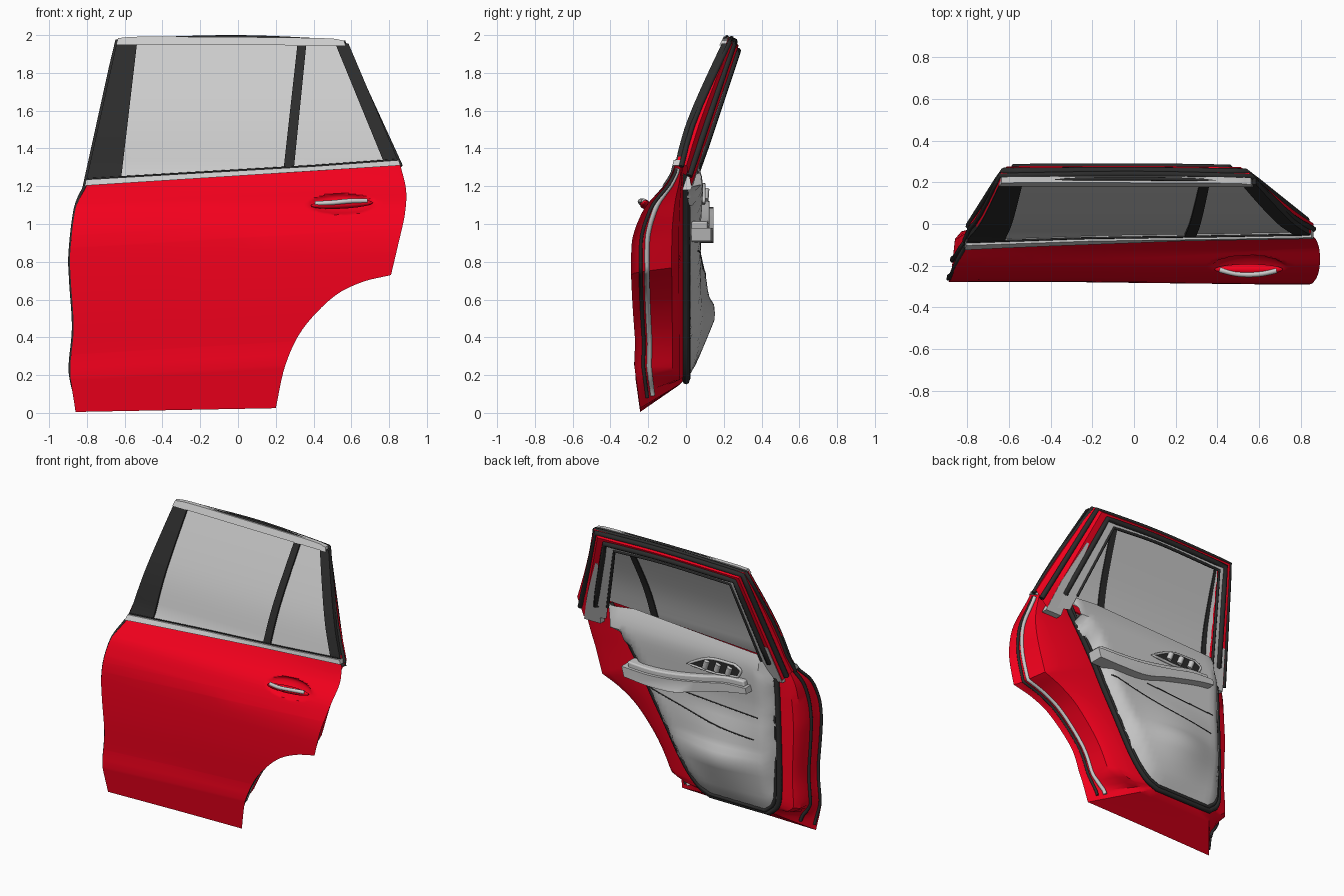
import bpy, bmesh, math
from mathutils import Vector

if "Cube" in bpy.data.objects:
    bpy.data.objects.remove(bpy.data.objects["Cube"])

def mat(name, c):
    m = bpy.data.materials.new(name)
    m.diffuse_color = (*c, 1)
    m.use_nodes = True
    m.node_tree.nodes["Principled BSDF"].inputs["Base Color"].default_value = m.diffuse_color
    return m
RED, DARK = mat("red_paint", (0.9, 0.0, 0.012)), mat("black_rubber", (0.025, 0.025, 0.025))

def spline(pts, n=6):
    """Catmull-Rom samples through pts, without the last point."""
    p = [Vector(q) for q in pts]
    p = [2 * p[0] - p[1]] + p + [2 * p[-1] - p[-2]]
    out = []
    for i in range(1, len(p) - 2):
        a, b, c, d = p[i-1:i+3]
        for k in range(n):
            t = k / n
            out.append(0.5 * (2*b + (c-a)*t + (2*a-5*b+4*c-d)*t*t + (3*b-a-3*c+d)*t**3))
    return out

def chains(cs, n=6, end=False):
    """Curves meeting at sharp corners."""
    out = [q for c in cs for q in spline(c, n)]
    return out + [Vector(cs[-1][-1])] if end else out

def interp(table, z):
    for (z0, y0), (z1, y1) in zip(table, table[1:]):
        if z <= z1:
            return y0 + (y1 - y0) * (z - z0) / max(z1 - z0, 1e-6)
    return table[-1][1]

def finish(bm, name, m, angle=35):
    me = bpy.data.meshes.new(name)
    bm.to_mesh(me); bm.free()
    ob = bpy.data.objects.new(name, me)
    bpy.context.collection.objects.link(ob)
    if m: me.materials.append(m)
    bpy.ops.object.select_all(action='DESELECT')
    ob.select_set(True); bpy.context.view_layer.objects.active = ob
    bpy.ops.object.shade_smooth_by_angle(angle=math.radians(angle))
    return ob

def sheet(name, outline, yf, depth=0, m=None, step=0.07, xs=(), zs=(), tilt=0.0, back=False, bevel=0):
    """Flat xz outline, gridded, bent to y = yf(x, z), optionally thickened."""
    bm = bmesh.new()
    bm.faces.new([bm.verts.new((p[0], 0, p[1])) for p in outline])
    cuts = [((x, 0, 0), (1, 0, 0)) for x in list(xs) + [-0.91 + step * i for i in range(int(1.85 / step))]]
    cuts += [((0, 0, z), (-tilt, 0, 1)) for z in list(zs) + [step * i + 0.013 for i in range(int(2 / step) + 1)]]
    for co, no in cuts:
        bmesh.ops.bisect_plane(bm, geom=bm.verts[:] + bm.edges[:] + bm.faces[:], dist=1e-5, plane_co=co, plane_no=no)
    for v in bm.verts:
        v.co.y = yf(v.co.x, v.co.z)
    bm.normal_update()
    if (sum(f.normal.y for f in bm.faces) > 0) != back:
        bmesh.ops.reverse_faces(bm, faces=bm.faces[:])
    if depth:
        r = bmesh.ops.extrude_face_region(bm, geom=bm.faces[:], use_keep_orig=True)
        bmesh.ops.translate(bm, vec=(0, depth, 0), verts=[g for g in r["geom"] if isinstance(g, bmesh.types.BMVert)])
        bmesh.ops.recalc_face_normals(bm, faces=bm.faces[:])
    ob = finish(bm, name, m)
    if bevel:
        b = ob.modifiers.new("bevel", 'BEVEL'); b.width = bevel; b.segments = 3
    return ob

def loft(name, rings, m=None, closed=True):
    bm = bmesh.new()
    vs = [[bm.verts.new(p) for p in r] for r in rings]
    n = len(rings[0])
    for a, b in zip(vs, vs[1:]):
        for i in range(n if closed else n - 1):
            j = (i + 1) % n
            bm.faces.new((a[i], a[j], b[j], b[i]))
    bmesh.ops.recalc_face_normals(bm, faces=bm.faces[:])
    bm.normal_update()
    if sum(f.normal.y * f.calc_area() for f in bm.faces) < 0:
        bmesh.ops.reverse_faces(bm, faces=bm.faces[:])
    return finish(bm, name, m)

def tube(name, pts, r, m=None, closed=False):
    cu = bpy.data.curves.new(name, 'CURVE')
    cu.dimensions = '3D'; cu.bevel_depth = r; cu.bevel_resolution = 2; cu.use_fill_caps = True
    s = cu.splines.new('POLY'); s.points.add(len(pts) - 1); s.use_cyclic_u = closed
    for q, p in zip(s.points, pts): q.co = (*p, 1)
    ob = bpy.data.objects.new(name, cu)
    bpy.context.collection.objects.link(ob)
    if m: cu.materials.append(m)

# Outer surface shared by skin, glass and trims; inner face of the window frame
PROF = chains([[(0, -.235), (.24, -.268)], [(.24, -.268), (.36, -.262)],
               [(.36, -.262), (.6, -.276), (.84, -.278), (.93, -.272)],
               [(.93, -.272), (1.0, -.252), (1.1, -.205), (1.2, -.115), (1.27, -.07)],
               [(1.27, -.07), (1.5, -.01), (1.71, .075), (2.02, .22)]], 5, True)
def outer(x, z):
    w = min(1, max(0, 1 - (z - .3) / .6))
    bulge = -.012 * max(0, min(1, (x + .3) / 1.0)) * max(0, min(1, (1.2 - z) / .3))
    return interp(PROF, z - .06 * w * x) + bulge
def off(d): return lambda x, z: outer(x, z) + d
def inner(z): return .022 + .335 * (z - 1.18)

OUT = chains([[(-.86, .005), (.2, .025)],
    [(.2, .025), (.25, .25), (.34, .44), (.5, .61), (.65, .69), (.81, .73)],
    [(.81, .73), (.85, .9), (.883, 1.05), (.89, 1.18), (.86, 1.31)], [(.86, 1.31), (-.81, 1.2)],
    [(-.81, 1.2), (-.86, 1.08), (-.888, .85), (-.885, .7), (-.87, .45), (-.888, .22), (-.86, .005)]])
INN = chains([[(-.66, .17), (-.2, .17)],
    [(-.2, .17), (-.1, .22), (.02, .36), (.16, .6), (.26, .77), (.34, .92)],
    [(.34, .92), (.42, 1.05), (.49, 1.16), (.55, 1.25), (.6, 1.34)], [(.6, 1.34), (-.7, 1.27)],
    [(-.7, 1.27), (-.72, 1.08), (-.73, .85), (-.735, .7), (-.74, .45), (-.73, .25), (-.66, .17)]])

# Red outer skin with the scooped handle bowl
def skin_y(x, z):
    d = ((x - .55) / .175) ** 2 + ((z - 1.105) / .055) ** 2
    return outer(x, z) + (.05 * (1 - d) ** .7 if d < 1 else 0)
sheet("outer_skin", OUT, skin_y, m=RED, tilt=.06, xs=[.365 + .0185 * i for i in range(21)],
      zs=[.24, .36, .93] + [.995 + .0075 * i for i in range(22)])

# Red inner shell: hem, deep wall, then flange up to the seal; the sill slopes
def ring(f, t, d=0):
    r = []
    for a, b in zip(OUT, INN):
        low = max(0, min(1, (.22 - a.y) / .12))
        p = a.lerp(b, f + low * max(0, .95 * t - f)); y0 = outer(*a)
        r.append((p.x, y0 + (-.015 - y0) * t + d, p.y))
    return r
loft("inner_shell", [ring(0, 0), ring(.05, .06), ring(.09, .18), ring(.13, .4), ring(.2, .78), ring(.4, .92), ring(1, 1)], RED)

# Edge gaskets
tube("rear_edge_gasket", ring(.12, .28, .006)[7:60], .014)
tube("rear_edge_seal", ring(.09, .16, .006)[7:60], .010, DARK)
tube("front_edge_seal", ring(0, .06)[66:], .010, DARK)
tube("front_wall_seal", ring(.12, .36, .01)[66:], .012, DARK)

# Window frame, open at the belt
def arch(fl, tl, tm, tr, fr, n=6):
    return chains([[fl, tl], [tl, tm, tr], [tr, fr]], n, True)
A = arch((-.81, 1.2), (-.64, 1.972), (0, 1.988), (.56, 1.965), (.86, 1.31))
B = arch((-.77, 1.15), (-.61, 1.94), (0, 1.945), (.51, 1.93), (.79, 1.2))
C = arch((-.66, 1.15), (-.53, 1.87), (0, 1.88), (.39, 1.86), (.6, 1.24))
D = arch((-.67, 1.2), (-.56, 1.92), (0, 1.93), (.52, 1.92), (.75, 1.28))
loft("window_frame", [[(p.x, outer(*p) + .008, p.y) for p in A], [(p.x, (outer(*p) + inner(p.y)) / 2, p.y) for p in A],
     [(p.x, inner(p.y), p.y) for p in B], [(p.x, inner(p.y), p.y) for p in C],
     [(p.x, outer(*p) + .02, p.y) for p in D]], RED, False)
mid = [b.lerp(c, .45) for b, c in zip(B, C)]
loft("frame_inner_cover", [[(p.x, inner(p.y) + .004, p.y) for p in mid], [(p.x, inner(p.y) + .006, p.y) for p in C],
     [(p.x, outer(*p) + .03, p.y) for p in [c.lerp(d, .85) for c, d in zip(C, D)]]], None, False)
tube("frame_outer_seal", [(p.x, inner(p.y) - .03, p.y) for p in [a.lerp(b, .5) for a, b in zip(A, B)]], .018, DARK)
tube("frame_edge_seal", [(p.x, outer(*p) + .035, p.y - .006) for p in A], .014, DARK)
for nm, o in (("rear", [(.66, 1.18), (.79, 1.18), (.715, 1.4), (.58, 1.7), (.56, 1.7), (.6, 1.5)]),
              ("front", [(-.77, 1.13), (-.68, 1.13), (-.68, 1.4), (-.715, 1.4)])):
    sheet(nm + "_frame_cover", o, lambda x, z: inner(z) + .003, back=True, depth=-.045)

# Main door seal: one loop around trim panel and window
low = [(p.x, .0, p.y) for p in INN[66:] + INN[:60]]
up = [(p.x, inner(p.y) + .004, p.y) for p in mid[1:-1]]
tube("door_seal", low + up[::-1], .019, DARK, True)
tube("door_seal_lip", [((x + .05) * .965 - .05, y + .012, .75 + (z - .75) * .975) for x, y, z in low], .013, DARK)
tube("window_inner_seal", [(p.x, inner(p.y) + .004, p.y) for p in C[1:-1]], .010, DARK)

# Glass, pillars and bright trims
sheet("window_glass", [(-.66, 1.2), (.8, 1.3), (.545, 1.955), (-.55, 1.955)], off(.014), .008)
sheet("front_pillar", [(-.807, 1.215), (-.62, 1.23), (-.535, 1.955), (-.642, 1.96)], off(0), .03, DARK)
sheet("divider_bar", [(.24, 1.28), (.295, 1.285), (.362, 1.955), (.315, 1.955)], off(0), .03, DARK)
sheet("rear_pillar", [(.775, 1.32), (.852, 1.325), (.585, 1.955), (.515, 1.955)], off(0), .03, DARK)
sheet("belt_trim", [(-.81, 1.203), (.86, 1.31), (.85, 1.338), (.4, 1.305), (-.805, 1.235)], off(-.012), .04)
sheet("roof_trim", chains([[(-.645, 1.95), (.57, 1.945)], [(.57, 1.945), (.56, 1.972)],
      [(.56, 1.972), (.4, 1.985), (-.45, 1.992), (-.635, 1.985)], [(-.635, 1.985), (-.645, 1.95)]]), off(-.008), .03)
tube("roof_seal", [(p.x, outer(*p) + .012, p.y + .003) for p in A[7:18]], .009, DARK)
wipe = [Vector((-.8, 1.238)).lerp(Vector((.4, 1.308)), i / 14) for i in range(15)] + [Vector((.62, 1.324)), Vector((.84, 1.34))]
tube("belt_wiper", [(p.x, outer(*p) + .002, p.y) for p in wipe], .005, DARK)

# Grey interior trim panel with swelling map pocket
PAN = chains([[(.15, .01), (.3, .04), (.7, .075), (.96, .075)], [(.96, .075), (1.02, .08), (1.2, .09), (1.3, .07), (1.4, .03)]], 5, True)
POCKET = [(.2, 0), (.5, .095), (.57, .085), (.62, .05), (.72, .03), (.85, 0)]
EDGE = [Vector((p.x * .985 - .003 + .03 * (p.x > .45), p.y + .04 * (p.y > 1.22) * (p.x < .59))) for p in INN]
def panel_y(x, z):
    d = min((Vector((x, z)) - p).length for p in EDGE) if z < 1.2 else min(abs(x + .69), abs(x - .61), 1)
    s = min(1, d / .08); s = s * (2 - s)
    return s * (interp(PAN, z) + interp(POCKET, z) * math.exp(-((x + .33) / .3) ** 2))
sheet("trim_panel", EDGE, panel_y, step=.04, back=True)
for i, pts in enumerate(([(.25, .86), (0, .8), (-.3, .74), (-.66, .7)], [(-.05, .9), (-.35, .88), (-.68, .86)])):
    tube("trim_crease_%d" % (i + 1), [(x, panel_y(x, z) - .001, z) for x, z in spline(pts)], .004, DARK)

# Armrest with rising pull, and switch bezel
arm = chains([[(.4, .91), (.2, .9), (0, .91), (-.2, .97), (-.45, 1.03), (-.58, 1.05)], [(-.58, 1.05), (-.57, 1.09)],
              [(-.57, 1.09), (-.4, 1.08), (-.22, 1.04), (0, 1.0), (.2, .98), (.42, .98)], [(.42, .98), (.4, .91)]], 4)
sheet("armrest", arm, lambda x, z: .04 - .06 * max(0, x - .2), .105, step=.3, bevel=.014)
sheet("armrest_pad", [(p.x * .94 - .005, p.y + .035) for p in arm], lambda x, z: .04 - .06 * max(0, x - .2), .085, step=.3, bevel=.012)
bez = chains([[(-.08, 1.12), (-.3, 1.11), (-.48, 1.13)], [(-.48, 1.13), (-.5, 1.18), (-.45, 1.21)],
              [(-.45, 1.21), (-.25, 1.2), (-.08, 1.12)]], 5)
sheet("switch_bezel", bez, lambda x, z: .07, .028, DARK, step=.3)
tube("bezel_rim", [(p.x, .095, p.y) for p in bez], .009, None, True)
for i in range(3):
    x = -.22 - .09 * i
    tube("switch_%d" % (i + 1), [(x, .1, 1.13), (x - .02, .104, 1.185)], .02)

# Pull handle with bright strip
def sphere(name, loc, sc, m):
    bm = bmesh.new()
    bmesh.ops.create_uvsphere(bm, u_segments=24, v_segments=12, radius=1)
    for v in bm.verts:
        v.co = Vector((v.co.x * sc[0], v.co.y * sc[1], v.co.z * sc[2] + v.co.x * .008)) + Vector(loc)
    finish(bm, name, m, 60)
sphere("pull_handle", (.55, -.218, 1.105), (.165, .026, .024), RED)
tube("handle_bright_strip", spline([(.41, -.22, 1.108), (.5, -.24, 1.113), (.6, -.24, 1.122), (.7, -.22, 1.122)]), .013)
